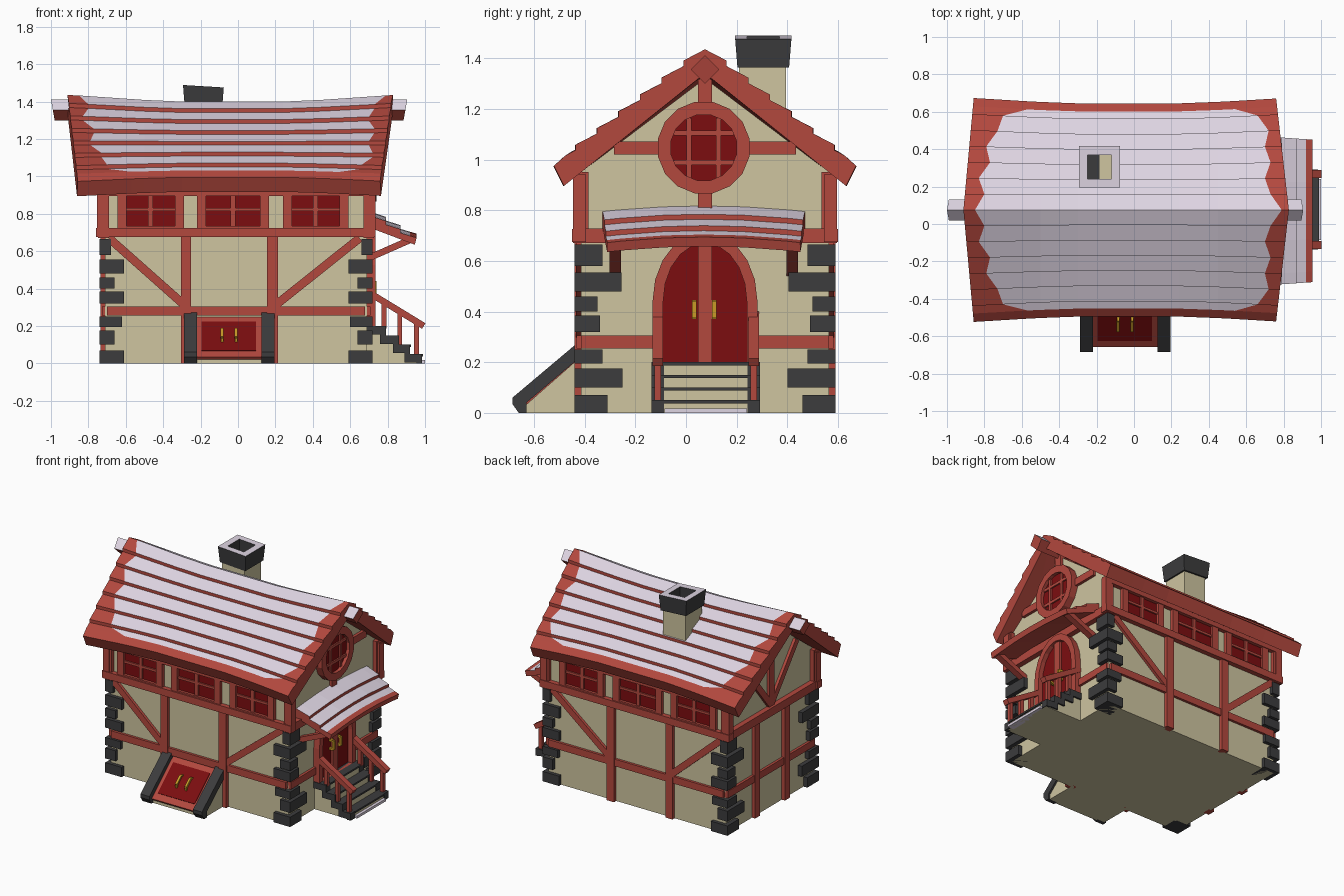
import bpy, bmesh, math
from mathutils import Vector, Matrix

if "Cube" in bpy.data.objects:
    bpy.data.objects.remove(bpy.data.objects["Cube"])

def material(name, rgb):
    m = bpy.data.materials.new(name)
    m.diffuse_color = (*rgb, 1)
    m.use_nodes = True
    m.node_tree.nodes["Principled BSDF"].inputs["Base Color"].default_value = m.diffuse_color
    return m

RED = material("red timber", (.45, .065, .048))
SNOW = material("pale snow", (.73, .66, .76))
PLASTER = material("beige plaster", (.62, .555, .35))
STONE = material("dark grey stone", (.045, .045, .047))
DARK = material("deep red panel", (.2, .004, .005))
GOLD = material("gold metal", (.58, .33, .02))
XC, YC, HX, HY = -.01, .075, .70, .49   # wall centre and half sizes

def loft(name, mats, rings, rule=lambda i, j: 0, caps=True):
    """Skin a list of equal closed rings; rule(i, j) picks the material slot."""
    bm = bmesh.new()
    vs = [[bm.verts.new(p) for p in r] for r in rings]
    n = len(rings[0])
    for i in range(len(rings) - 1):
        for j in range(n):
            k = (j + 1) % n
            f = bm.faces.new((vs[i][j], vs[i][k], vs[i + 1][k], vs[i + 1][j]))
            f.material_index = rule(i, j)
    if caps:
        bm.faces.new(vs[0])
        bm.faces.new(vs[-1])
    bmesh.ops.remove_doubles(bm, verts=bm.verts, dist=1e-5)
    bmesh.ops.recalc_face_normals(bm, faces=bm.faces)
    me = bpy.data.meshes.new(name)
    bm.to_mesh(me)
    bm.free()
    for m in mats:
        me.materials.append(m)
    ob = bpy.data.objects.new(name, me)
    bpy.context.collection.objects.link(ob)
    return ob

def place(axis, p, a):
    return (a, p[0], p[1]) if axis == 'x' else (p[0], a, p[1])

def prism(name, mat, pts, axis, a, b):
    return loft(name, [mat], [[place(axis, p, v) for p in pts] for v in (a, b)])

def frame(name, mat, outer, inner, axis, a, b):
    seq = ((outer, a), (outer, b), (inner, b), (inner, a), (outer, a))
    return loft(name, [mat], [[place(axis, p, v) for p in pts] for pts, v in seq], caps=False)

def box(name, mat, x0, x1, y0, y1, z0, z1):
    return prism(name, mat, [(x0, z0), (x1, z0), (x1, z1), (x0, z1)], 'y', y0, y1)

def beam(name, mat, p, q, width, depth, normal):
    """Bar from p to q; depth is measured along normal."""
    p, q = Vector(p), Vector(q)
    n = Vector(normal).normalized()
    s = (q - p).normalized().cross(n) * width / 2
    n = n * depth / 2
    return loft(name, [mat], [[c + s + n, c - s + n, c - s - n, c + s - n] for c in (p, q)])

# ---- walls
prism("walls", PLASTER, [(YC - HY, 0), (YC + HY, 0), (YC + HY, .95), (YC, 1.32), (YC - HY, .95)],
      'x', XC - HX, XC + HX)

# ---- corner stones: z range, width on long side, width on short side
ROWS = [(0, .07, .13, .13), (.1, .175, .08, .19), (.195, .25, .12, .11), (.32, .385, .13, .10),
        (.40, .46, .08, .09), (.48, .555, .13, .185), (.58, .665, .06, .11)]
for sx in (-1, 1):
    for sy in (-1, 1):
        for z0, z1, fx, fy in ROWS:
            x, y = XC + sx * .73, YC + sy * .515
            box("corner_stone", STONE, x, x - sx * fx, y, y - sy * fy, z0, z1)

# ---- timber and windows on the long sides
for s in (-1, 1):
    Y = lambda a: YC + s * (HY + a)
    def bar(name, x0, x1, z0, z1, out=.025, mat=RED):
        box(name, mat, x0, x1, Y(-.02), Y(out), z0, z1)
    bar("floor_beam", -.76, .735, .675, .725, .035)
    bar("lower_rail", -.70, .68, .255, .305, .018)
    bar("eave_beam", -.75, .73, .895, .94, .03)
    for x0, x1 in ((-.305, -.25), (.155, .215)):
        bar("wall_post", x0, x1, 0, .68)
    for x0, x1 in ((-.755, -.705), (.685, .735)):
        bar("upper_corner_post", x0, x1, .72, .93, .03)
    for x0, x1 in ((-.69, -.29), (.65, .205)):
        beam("brace", RED, (x0, Y(0), .67), (x1, Y(0), .315), .045, .04, (0, 1, 0))
    for x0, x1 in ((-.645, -.29), (-.22, .165), (.24, .59)):
        bar("window_pane", x0 + .03, x1 - .03, .725, .9, .006, DARK)
        bar("window_side", x0, x0 + .048, .72, .9)
        bar("window_side", x1 - .048, x1, .72, .9)
        bar("window_sill", x0, x1, .715, .735)
        xm = (x0 + x1) / 2
        bar("window_bar", xm - .013, xm + .013, .72, .9, .016)
        bar("window_bar", x0, x1, .815, .832, .016)

# ---- timber on the gable sides
for s in (-1, 1):
    X = lambda a: XC + s * (HX + a)
    def gbar(name, y0, y1, z0, z1, out=.025, mat=RED):
        box(name, mat, X(-.02), X(out), YC + y0, YC + y1, z0, z1)
    gbar("gable_floor_beam", -.52, .52, .67, .728, .038)
    for t in (-1, 1):
        gbar("gable_corner_post", t * .515, t * .46, .72, .95, .03)
    gbar("king_post", -.028, .028, .72, 1.33, .02)
    if s > 0:
        gbar("collar_beam", -.36, .36, 1.02, 1.072, .02)
        for t in (-1, 1):
            gbar("gable_lower_rail", t * .19, t * .49, .255, .305, .018)
    else:
        gbar("gable_lower_rail", -.49, .49, .255, .305, .018)
        for t in (-1, 1):
            gbar("gable_wall_post", t * .14, t * .195, 0, .68)
            beam("gable_brace", RED, (X(0), YC, .73), (X(0), YC + t * .29, 1.09), .045, .04, (1, 0, 0))

# ---- round gable window
W = XC + HX
circle = lambda r: [(.07 + r * math.cos(math.tau * (i + .5) / 16), 1.047 + r * math.sin(math.tau * (i + .5) / 16))
                    for i in range(16)]
frame("round_window_ring", RED, circle(.184), circle(.132), 'x', W - .02, W + .05)
prism("round_window_pane", DARK, circle(.14), 'x', W + .018, W + .026)
for o in (-.058, .058):
    box("round_window_bar", RED, W, W + .036, .06 + o, .08 + o, .93, 1.164)
    box("round_window_bar", RED, W, W + .036, -.047, .187, 1.037 + o, 1.057 + o)

# ---- arched double door
def arch(w, top):
    pts = [(YC + w * math.cos(a), .44 + (top - .44) * math.sin(a)) for a in [math.pi * i / 10 for i in range(11)]]
    return [(YC + w, .2)] + pts + [(YC - w, .2)]
frame("door_frame", RED, arch(.207, .715), arch(.165, .67), 'x', W - .02, W + .045)
prism("door_leaves", DARK, arch(.17, .675), 'x', W, W + .012)
box("door_middle_post", RED, W, W + .028, .048, .102, .2, .67)
for y in (.033, .112):
    box("door_handle", GOLD, W + .035, W + .05, y - .009, y + .009, .375, .44)
    for z in (.37, .43):
        box("door_handle_end", GOLD, W, W + .04, y - .009, y + .009, z, z + .015)

# ---- entrance stairs and railings
TOPS, ENDS = (.2, .15, .1, .05), (.79, .86, .92, .985)
zig, x = [], .67
for z, e in zip(TOPS, ENDS):
    zig += [(x, z), (e, z)]
    box("stair_tread", STONE, x, e + .004, -.09, .245, z - .012, z)
    x = e
prism("stair_body", PLASTER, [(a - .005, z - .008) for a, z in zig] + [(.98, 0), (.665, 0)], 'y', -.125, .28)
outline = zig + [(.985, 0), (.955, 0)] + [(a - .03, z - .045) for a, z in reversed(zig)]
for y in (-.112, .267):
    prism("stair_edge", STONE, outline, 'y', y - .025, y + .025)
    beam("handrail", RED, (.69, y, .385), (.993, y, .2), .035, .042, (0, 1, 0))
    for x, z in ((.78, .19), (.865, .1), (.955, .05)):
        box("baluster", RED, x - .013, x + .013, y - .013, y + .013, z, .38 - (x - .69) * .61)
box("bottom_step_snow", SNOW, .95, 1.0, -.085, .24, 0, .018)

# ---- awning over the door: stepped courses lofted along y
top = [(.68, .808), (.79, .772), (.79, .752), (.87, .727), (.87, .707), (.92, .692), (.955, .682)]
prof = top + [(.945, .645), (.68, .745)]
rings = []
for t in (-1, -.85, -.4, 0, .4, .85, 1):
    rings.append([(x, .07 + t * (.4 - .07 * (x - .68)), z + .012 - .022 * t * t) for x, z in prof])
loft("awning", [RED, SNOW], rings, lambda i, j: int(j in (0, 2, 4)))
for y in (-.28, .42):
    beam("awning_bracket", RED, (.68, y, .555), (.93, y, .665), .035, .045, (0, 1, 0))

# ---- main roof: stepped courses, sagging in the middle, snow inside a ragged edge
N, D, PITCH = 7, .6, .778
half = []                                   # (distance, height, course edge)
for i in range(1, N + 1):
    d = D * i / N
    if i == N:
        half.append((.555, -PITCH * .555 + .01, i))
    half.append((d, -PITCH * d + (.022 if i < N else .004), i))
    if i < N:
        half.append((d, -PITCH * d, i))
surface = [(-d, h, i) for d, h, i in reversed(half)] + [(0, 0, 0)] + half
ring = surface + [(.56, -.542, N), (0, -.095, 0), (-.56, -.542, N)]
SNOW_L = (-.85, -.80, -.83, -.77, -.79, -.73, -.70, -.57)
SNOW_R = (.79, .73, .70, .73, .70, .72, .66, .54)

def roof_point(station, d, h, i):
    e = abs(d) / D
    x = (-.912 + .055 * e, SNOW_L[i], -.5, -.3, .24, .45, SNOW_R[i], .828 - .068 * e)[station]
    t = min(max((abs(x + .03) - .27) / .58, 0), 1) ** 1.3
    shrink = 1 - .05 * (1 - t)
    return (x, YC + d * shrink, 1.435 + h * shrink - .035 * (1 - t) * (1 - e))

def roof_rule(i, j):
    if not 1 <= i <= 5 or j >= len(surface) - 1:
        return 0
    a, b = surface[j], surface[j + 1]
    return int(abs(a[0] - b[0]) > .01 and max(abs(a[0]), abs(b[0])) < .56)

loft("roof", [RED, SNOW], [[roof_point(s, *p) for p in ring] for s in range(8)], roof_rule)

# ---- ridge beam ends with snow on top
for x0, x1 in ((-.8, -1.0), (.7, .905)):
    k = .02 if x1 > 0 else -.02
    dia = [(0, .056, 0), (.056, 0, .5), (0, -.056, 1), (-.056, 0, .5)]
    loft("ridge_beam_end", [RED, SNOW],
         [[(x - c * k, YC + y, 1.355 + z) for y, z, c in dia] for x in (x0, x1)],
         lambda i, j: int(j in (0, 3)))

# ---- chimney
box("chimney_shaft", PLASTER, -.272, -.097, .21, .395, 1.1, 1.4)
def square(hx, hy, z):
    return [(-.185 + a * hx, .305 + b * hy, z - .06 * a * hx) for a, b in ((-1, -1), (1, -1), (1, 1), (-1, 1))]
loft("chimney_cap", [STONE, SNOW],
     [square(.1, .102, 1.37), square(.109, .111, 1.482), square(.064, .065, 1.482), square(.064, .065, 1.40)],
     lambda i, j: int(i == 1))

# ---- sloping cellar hatch at the front
prism("hatch_base", PLASTER, [(-.40, 0), (-.645, 0), (-.645, .02), (-.40, .235)], 'x', -.28, .185)
curb = [(-.40, .30), (-.685, .06), (-.685, .035), (-.66, 0), (-.63, 0), (-.63, .04), (-.40, .235)]
for x in (-.255, .16):
    prism("hatch_curb", STONE, curb, 'x', x - .035, x + .035)
n = Vector((0, -.66, .75))
def on_slope(x, y, lift):
    return Vector((x, y, .235 + (y + .40) * .878)) + n * lift
beam("hatch_frame", RED, on_slope(-.047, -.40, .008), on_slope(-.047, -.645, .008), .36, .024, n)
beam("hatch_panel", DARK, on_slope(-.05, -.435, .021), on_slope(-.05, -.61, .021), .29, .008, n)
for x in (-.085, -.01):
    path = [on_slope(x, y, l) for y, l in ((-.485, .02), (-.495, .042), (-.545, .042), (-.555, .02))]
    for p, q in zip(path, path[1:]):
        beam("hatch_handle", GOLD, p, q, .016, .014, n if abs((q - p).normalized().dot(n)) < .5 else (0, .75, .66))
